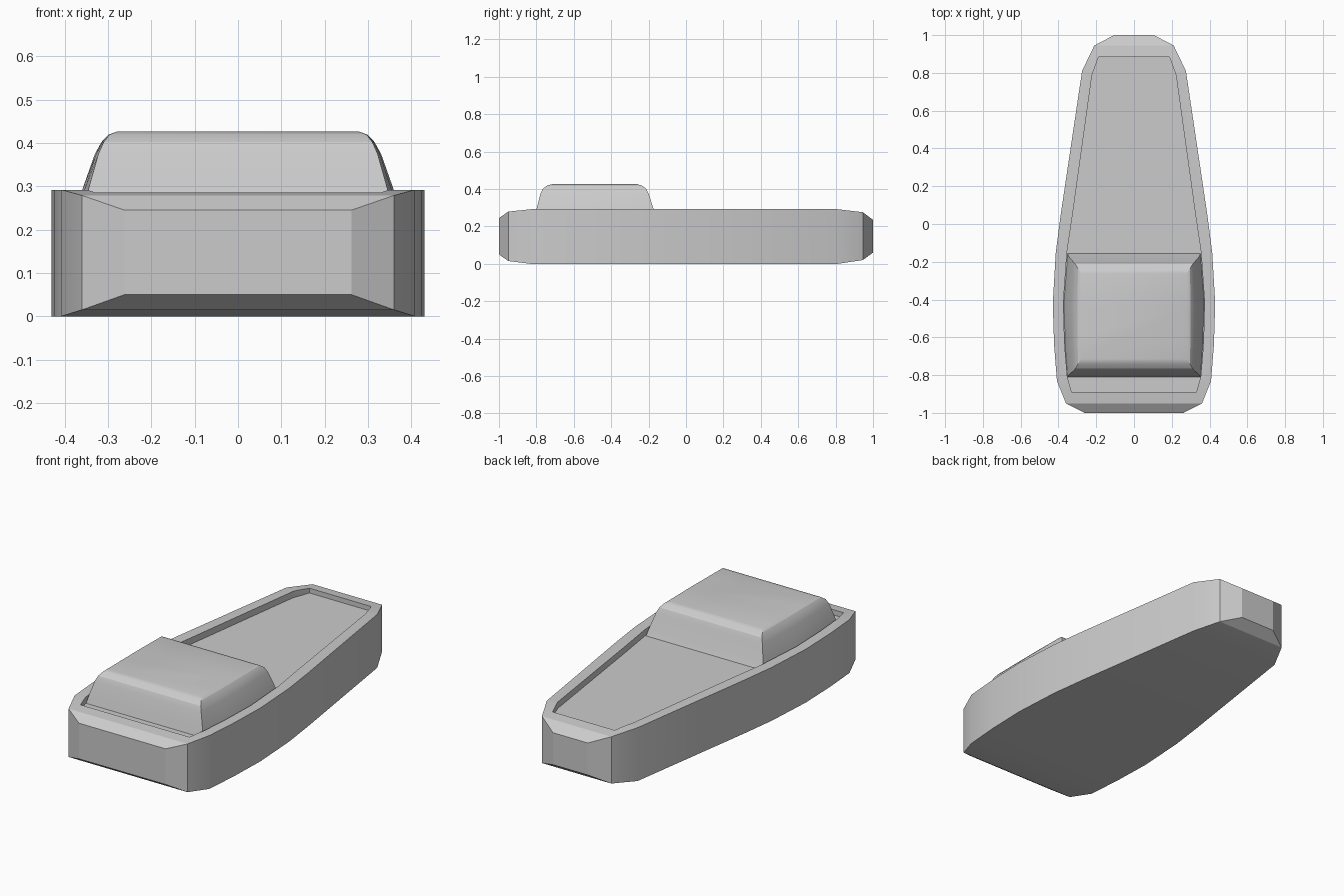
import bpy, bmesh, math

cube = bpy.data.objects.get("Cube")
if cube:
    bpy.data.objects.remove(cube)

grey = bpy.data.materials.new("light grey")
grey.use_nodes = True
colour = (0.6, 0.6, 0.6, 1)
grey.diffuse_color = colour
grey.node_tree.nodes["Principled BSDF"].inputs["Base Color"].default_value = colour


def loft(name, rings):
    """Skin a stack of equal-length rings and cap both ends."""
    bm = bmesh.new()
    loops = [[bm.verts.new(p) for p in ring] for ring in rings]
    n = len(loops[0])
    for a, b in zip(loops, loops[1:]):
        for i in range(n):
            j = (i + 1) % n
            bm.faces.new((a[i], a[j], b[j], b[i]))
    bm.faces.new(loops[0])
    bm.faces.new(loops[-1])
    bmesh.ops.recalc_face_normals(bm, faces=bm.faces)
    mesh = bpy.data.meshes.new(name)
    bm.to_mesh(mesh)
    bm.free()
    mesh.materials.append(grey)
    ob = bpy.data.objects.new(name, mesh)
    bpy.context.collection.objects.link(ob)
    return ob


def activate(ob):
    bpy.ops.object.select_all(action="DESELECT")
    ob.select_set(True)
    bpy.context.view_layer.objects.active = ob


def mirrored(side, z):
    """Closed symmetric outline from (y, half width) pairs."""
    return [(x, y, z) for y, x in side] + [(-x, y, z) for y, x in reversed(side)]


# Hull: stations of (y, half width, bottom, top)
stations = [(-1, .262, .05, .245), (-.95, .36, .015, .279), (-.83, .408, 0, .292),
            (-.64, .423, 0, .292), (-.42, .43, 0, .292), (-.15, .414, 0, .292),
            (.05, .388, 0, .292), (.81, .275, 0, .292), (.945, .21, .02, .276),
            (1, .105, .06, .235)]
hull = loft("hull", [[(-w, y, lo), (w, y, lo), (w, y, hi), (-w, y, hi)]
                     for y, w, lo, hi in stations])

# Sunken deck inside the rim
deck = [(-.89, .33), (-.81, .353), (-.64, .367), (-.42, .374), (-.15, .355),
        (.05, .325), (.79, .222), (.885, .187)]
cutter = loft("deck_cutter", [mirrored(deck, z) for z in (.257, .4)])
cutter.hide_render = True
cut = hull.modifiers.new("deck recess", "BOOLEAN")
cut.object = cutter
cut.solver = "EXACT"
activate(hull)
bpy.ops.object.modifier_apply(modifier=cut.name)
bpy.data.objects.remove(cutter)

# Cabin: rings of (z, front y, back y, corner half width, bulge)
levels = [(.25, -.812, -.153, .353, .02), (.29, -.8, -.172, .346, .014),
          (.375, -.778, -.2, .322, .008), (.402, -.765, -.213, .31, .005),
          (.419, -.742, -.236, .297, .002), (.426, -.715, -.262, .28, 0)]
cabin_rings = []
for z, front, back, w, bulge in levels:
    side = []
    for t, k in ((0, 1), (.27, .65), (.6, 1), (1, 1)):
        swell = bulge * k if 0 < t < 1 else 0
        side.append((front + (back - front) * t, w + swell))
    cabin_rings.append(mirrored(side, z))
cabin = loft("cabin", cabin_rings)

for ob in (hull, cabin):
    activate(ob)
    bpy.ops.object.shade_smooth_by_angle(angle=math.radians(22))
